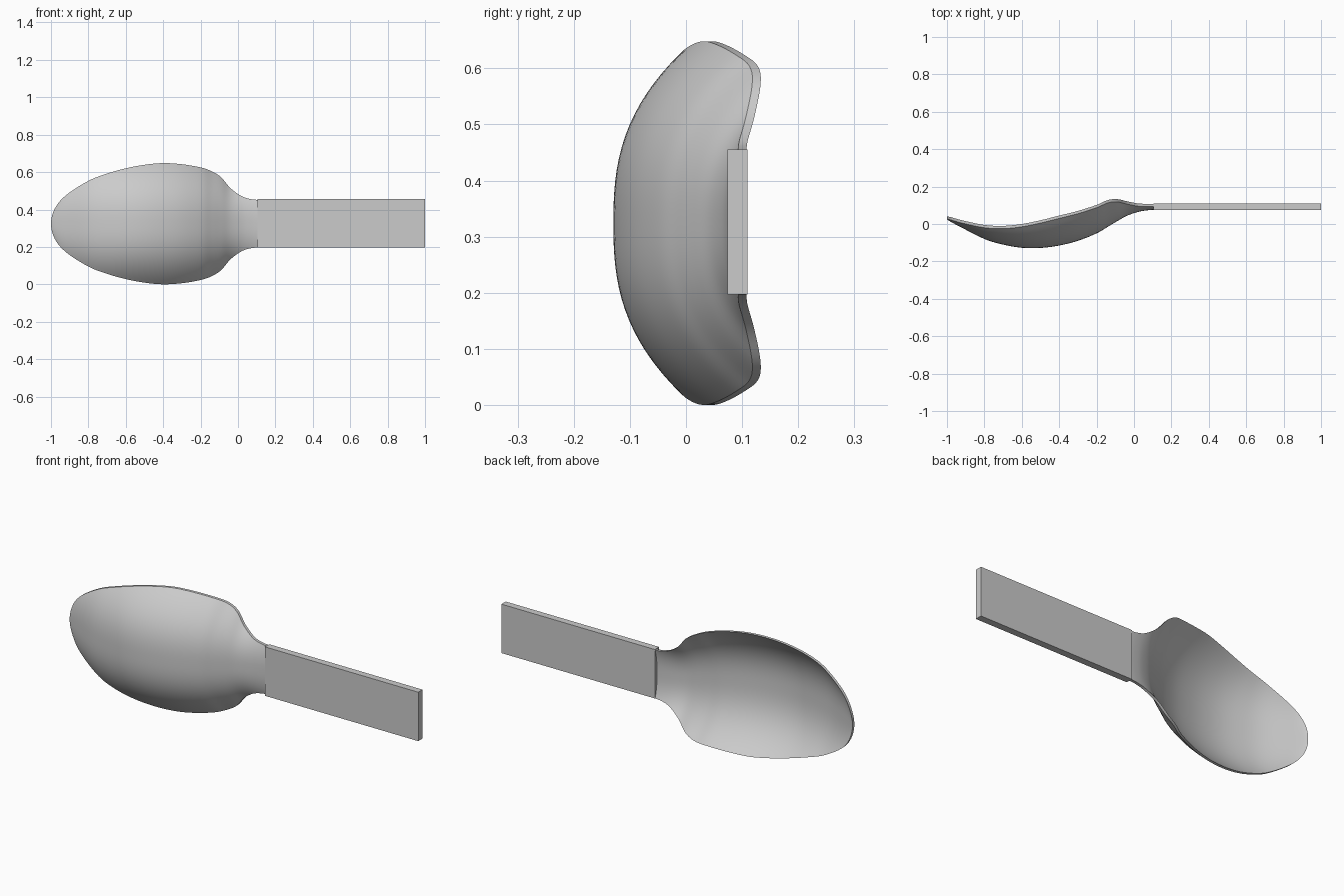
import bpy
import bmesh
from mathutils import Vector

if "Cube" in bpy.data.objects:
    bpy.data.objects.remove(bpy.data.objects["Cube"])

MID_Z = 0.324      # height of the long axis
RIM = 0.015        # wall thickness of the bowl
ACROSS = 32        # segments across the bowl
STEPS = 5          # segments between profile stations

metal = bpy.data.materials.new("grey metal")
metal.use_nodes = True
grey = (0.6, 0.6, 0.6, 1)
metal.diffuse_color = grey
metal.node_tree.nodes["Principled BSDF"].inputs["Base Color"].default_value = grey


def make_object(name, bm):
    bmesh.ops.recalc_face_normals(bm, faces=bm.faces)
    mesh = bpy.data.meshes.new(name)
    bm.to_mesh(mesh)
    bm.free()
    mesh.materials.append(metal)
    obj = bpy.data.objects.new(name, mesh)
    bpy.context.collection.objects.link(obj)
    return obj


def smooth_path(points):
    """Catmull-Rom path; the first point is a rounded tip mirrored in width."""
    pts = [Vector(p) for p in points]
    before = pts[1].copy()
    before[1] = -before[1]
    pts = [before] + pts + [2 * pts[-1] - pts[-2]]
    path = []
    for a, b, c, d in zip(pts, pts[1:], pts[2:], pts[3:]):
        for i in range(STEPS):
            t = i / STEPS
            path.append(b + (c - a) * (t / 2)
                        + (2 * a - 5 * b + 4 * c - d) * (t * t / 2)
                        + (3 * b - a - 3 * c + d) * (t ** 3 / 2))
    path.append(pts[-2])
    return path


# Bowl stations: x, half width, rim y, outer bottom y
stations = smooth_path([
    (-1, 0, .04, .025),
    (-.98, .08, .037, .012),
    (-.92, .152, .02, -.02),
    (-.8, .229, -.005, -.08),
    (-.7, .268, -.01, -.11),
    (-.6, .296, 0, -.127),
    (-.5, .315, .02, -.128),
    (-.4, .324, .045, -.115),
    (-.3, .318, .07, -.09),
    (-.2, .301, .102, -.05),
    (-.14, .28, .128, -.015),
    (-.09, .248, .133, .015),
    (-.04, .19, .122, .043),
    (.02, .147, .11, .064),
    (.07, .131, .108, .073),
    (.115, .127, .108, .077),
])

# Bowl: a closed shell lofted through the stations
bm = bmesh.new()
sides = [2 * i / ACROSS - 1 for i in range(ACROSS + 1)]
rings = []
for x, width, rim, bottom in stations:
    edge = rim - RIM
    outer = [(x, edge - (edge - bottom) * (1 - abs(s) ** 2.6), MID_Z + s * width)
             for s in sides]
    inner = [(px, py + RIM, pz) for px, py, pz in reversed(outer)]
    rings.append([bm.verts.new(p) for p in outer + inner])
for r0, r1 in zip(rings, rings[1:]):
    for i in range(len(r0)):
        j = (i + 1) % len(r0)
        bm.faces.new((r0[i], r0[j], r1[j], r1[i]))
last = rings[-1]
for i in range(ACROSS):
    bm.faces.new((last[i], last[i + 1], last[-2 - i], last[-1 - i]))
bmesh.ops.remove_doubles(bm, verts=bm.verts, dist=1e-5)
bowl = make_object("bowl", bm)

bpy.ops.object.select_all(action="DESELECT")
bowl.select_set(True)
bpy.context.view_layer.objects.active = bowl
bpy.ops.object.shade_smooth_by_angle()

# Handle: a flat straight bar
bm = bmesh.new()
bmesh.ops.create_cube(bm, size=1)
bmesh.ops.scale(bm, vec=(0.895, 0.036, 0.258), verts=bm.verts)
bmesh.ops.translate(bm, vec=(0.5525, 0.092, MID_Z + 0.002), verts=bm.verts)
make_object("handle", bm)
